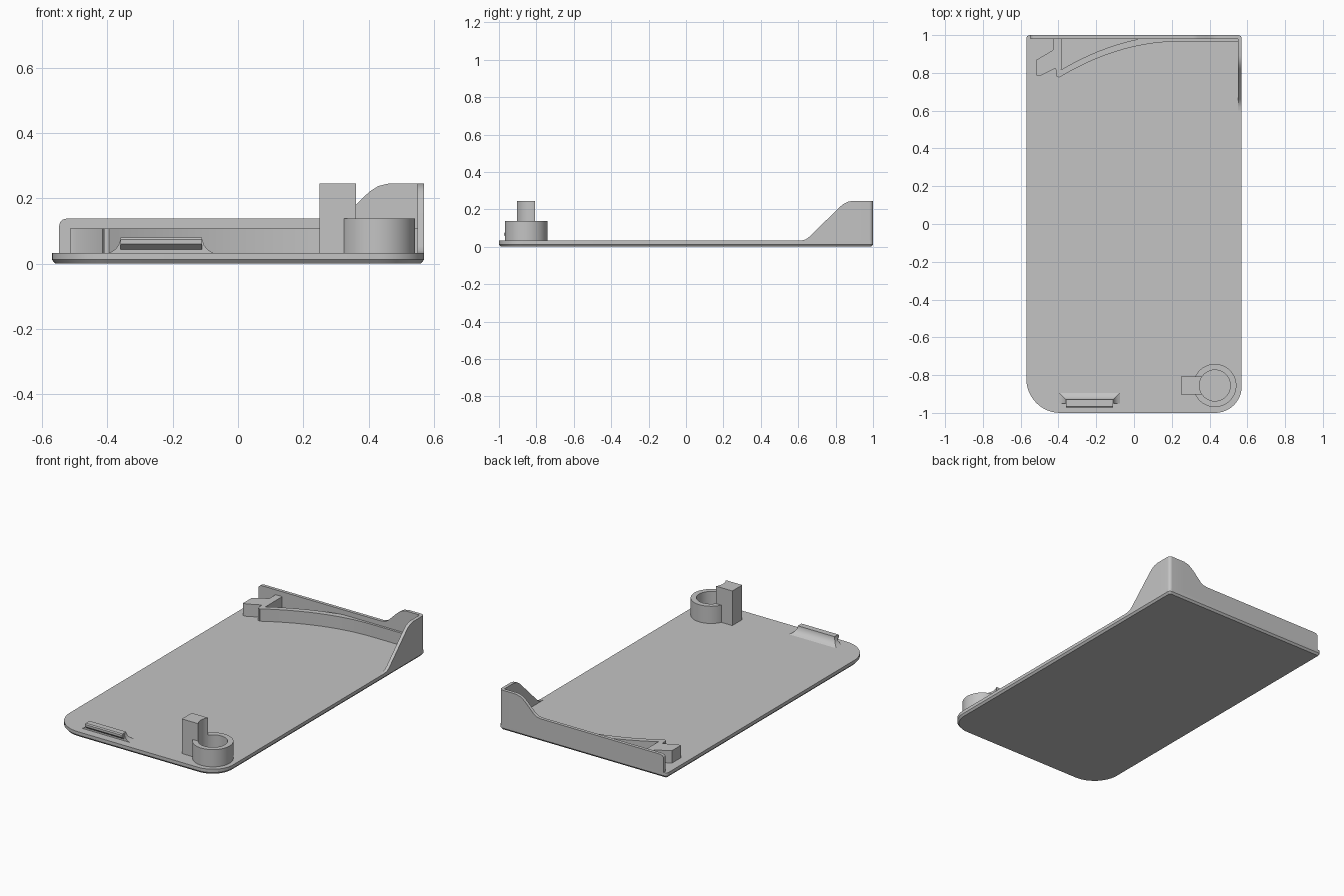
import bpy, bmesh
from math import pi, cos, sin, radians, sqrt

cube = bpy.data.objects.get("Cube")
if cube:
    bpy.data.objects.remove(cube, do_unlink=True)

grey = bpy.data.materials.new("plain grey")
grey.use_nodes = True
colour = (0.55, 0.55, 0.55, 1)
grey.diffuse_color = colour
grey.node_tree.nodes["Principled BSDF"].inputs["Base Color"].default_value = colour

FLOOR = 0.032    # top of the plate
SUNK = 0.025     # parts start slightly inside the plate


def finish(name, bm):
    bmesh.ops.remove_doubles(bm, verts=bm.verts[:], dist=1e-5)
    bmesh.ops.recalc_face_normals(bm, faces=bm.faces[:])
    mesh = bpy.data.meshes.new(name)
    bm.to_mesh(mesh)
    bm.free()
    mesh.materials.append(grey)
    ob = bpy.data.objects.new(name, mesh)
    bpy.context.collection.objects.link(ob)
    bpy.ops.object.select_all(action='DESELECT')
    ob.select_set(True)
    bpy.context.view_layer.objects.active = ob
    bpy.ops.object.shade_smooth_by_angle(angle=radians(30))
    return ob


def loft(name, loops, closed=False):
    """Skin matching loops of points, capping the ends unless closed."""
    bm = bmesh.new()
    rings = [[bm.verts.new(p) for p in loop] for loop in loops]
    pairs = list(zip(rings, rings[1:]))
    if closed:
        pairs.append((rings[-1], rings[0]))
    else:
        bm.faces.new(rings[0])
        bm.faces.new(rings[-1])
    for a, b in pairs:
        for i in range(len(a)):
            j = (i + 1) % len(a)
            bm.faces.new((a[i], a[j], b[j], b[i]))
    return finish(name, bm)


def prism(name, outline, z0, z1):
    return loft(name, [[(x, y, z) for x, y in outline] for z in (z0, z1)])


def wall(name, sections):
    """Upright wall from (outer xy, inner xy, top height) sections."""
    return loft(name, [[(*o, SUNK), (*i, SUNK), (*i, t), (*o, t)]
                       for o, i, t in sections])


def arc(cx, cy, r, start, end, steps):
    angles = [radians(start + (end - start) * k / steps) for k in range(steps + 1)]
    return [(cx + r * cos(a), cy + r * sin(a)) for a in angles]


# Base plate with rounded corners and a chamfered underside
def plate_outline(inset):
    pts = []
    for sx, sy, r, start in ((-1, -1, 0.18, 180), (1, -1, 0.14, 270),
                             (1, 1, 0.018, 0), (-1, 1, 0.018, 90)):
        pts += arc(sx * (0.57 - r), sy * (1 - r), r - inset, start, start + 90, 12)
    return pts


loft("base_plate", [[(x, y, z) for x, y in plate_outline(inset)]
                    for inset, z in ((0.01, 0), (0, 0.012), (0, FLOOR))])

# Back wall that turns the corner into a sloping side wall
back_heights = [(-0.548, 0.115), (-0.545, 0.127), (-0.537, 0.135), (-0.525, 0.138),
                (0.29, 0.138), (0.315, 0.143), (0.335, 0.154), (0.385, 0.204),
                (0.405, 0.222), (0.43, 0.238), (0.46, 0.245), (0.55, 0.245)]
side_heights = [(0.98, 0.245), (0.89, 0.245), (0.865, 0.24), (0.84, 0.228),
                (0.82, 0.21), (0.66, 0.054), (0.64, 0.039), (0.62, 0.034),
                (0.60, FLOOR)]
sections = [((x, 1), (x, 0.98), z) for x, z in back_heights]
sections += [(p, (0.55, 0.98), 0.245) for p in arc(0.55, 0.98, 0.02, 90, 0, 8)]
sections += [((0.57, y), (0.55, y), z) for y, z in side_heights]
wall("corner_wall", sections)

# Curved rib running into the back wall
sections = []
for k in range(25):
    x = -0.395 + 0.635 * k / 24
    y = 0.966 - 0.19 * ((0.24 - x) / 0.635) ** 2
    sections.append(((x, y), (x, min(y + 0.035, 0.985)), 0.108))
sections.append(((0.555, 0.966), (0.555, 0.985), 0.108))
wall("curved_rib", sections)

# Angled catch at the free end of the rib
prism("rib_catch", [(-0.515, 0.785), (-0.495, 0.785), (-0.415, 0.825), (-0.41, 0.78),
                    (-0.395, 0.775), (-0.385, 0.82), (-0.385, 0.985), (-0.43, 0.985),
                    (-0.43, 0.92), (-0.515, 0.87)], SUNK, 0.108)

# Open ring boss
CX, CY, INNER, OUTER = 0.428, -0.855, 0.082, 0.114
loops = []
for k in range(64):
    c, s = cos(2 * pi * k / 64), sin(2 * pi * k / 64)
    loops.append([(CX + r * c, CY + r * s, z) for r, z in
                  ((INNER, SUNK), (OUTER, SUNK), (OUTER, 0.138), (INNER, 0.138))])
loft("ring_boss", loops, closed=True)

# Tall post beside the ring, hollowed to follow the bore
half = 0.048
curve = []
for k in range(9):
    dy = -half + 2 * half * k / 8
    curve.append((CX - sqrt(INNER ** 2 - dy ** 2), CY + dy))
prism("tall_post", [(0.25, CY + half), (0.25, CY - half)] + curve, SUNK, 0.245)

# Front hook: a flared foot with an overhanging lip
foot = []
for flare, z in ((0.04, FLOOR - 0.002), (0.026, 0.037), (0.015, 0.045),
                 (0.006, 0.057), (0, 0.075), (0, 0.08)):
    x0, x1, back = -0.36 - flare, -0.11 + flare, -0.93 + flare
    foot.append([(x0, -0.95, z), (x1, -0.95, z), (x1, back, z), (x0, back, z)])
loft("hook_foot", foot)
lip = [(-0.945, 0.043), (-0.952, 0.043), (-0.972, 0.06), (-0.972, 0.074),
       (-0.966, 0.08), (-0.945, 0.08)]
loft("hook_lip", [[(x, y, z) for y, z in lip] for x in (-0.36, -0.11)])
